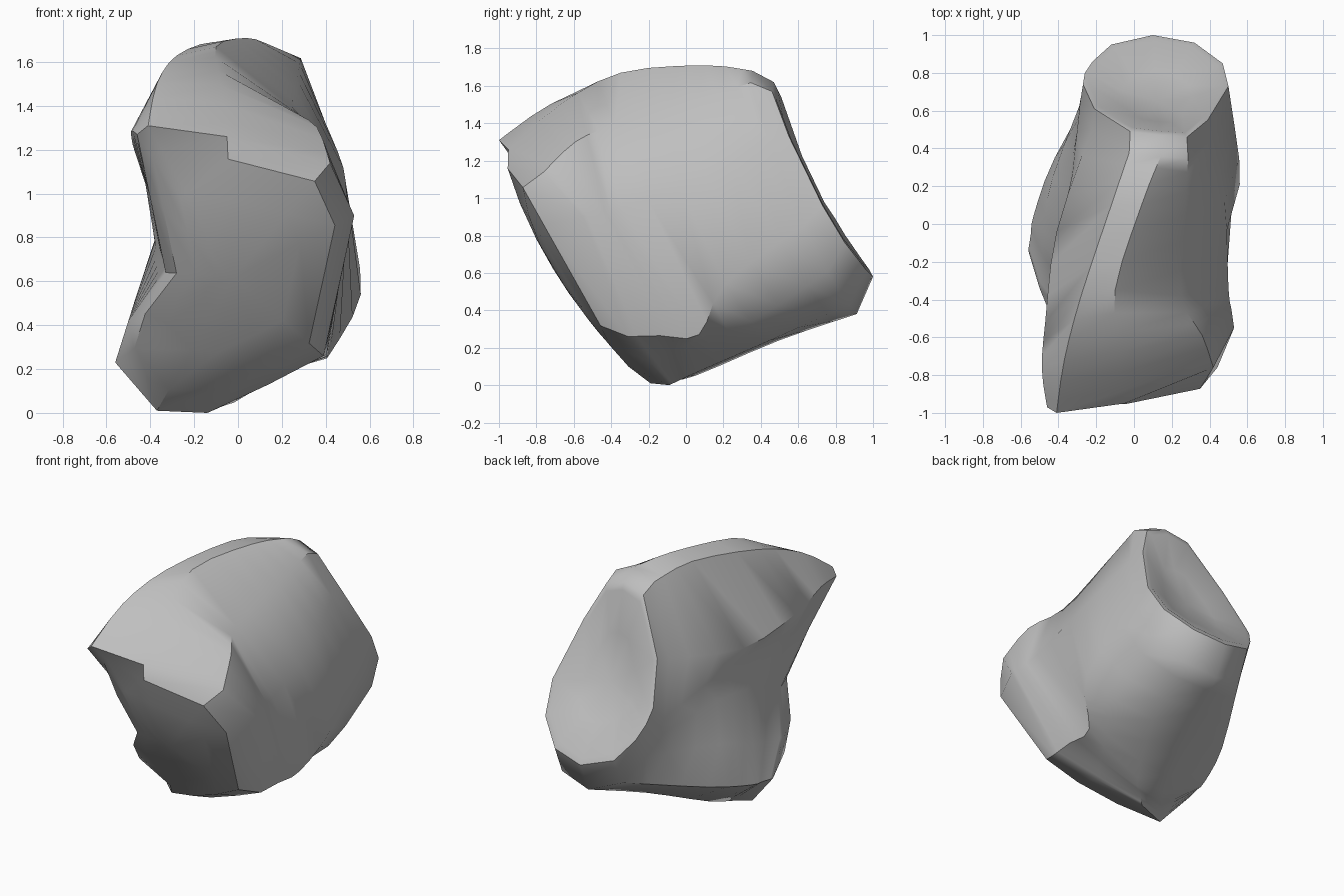
import bpy
import bmesh
import math
from mathutils import Vector

default_cube = bpy.data.objects.get("Cube")
if default_cube:
    bpy.data.objects.remove(default_cube, do_unlink=True)

# Single stone colour
stone_grey = bpy.data.materials.new("stone grey")
stone_grey.use_nodes = True
colour = (0.52, 0.52, 0.52, 1)
stone_grey.diffuse_color = colour
shader = stone_grey.node_tree.nodes["Principled BSDF"]
shader.inputs["Base Color"].default_value = colour
shader.inputs["Roughness"].default_value = 0.8


def section(*points):
    """Cross-section points, given in hundredths of a unit."""
    return [Vector(point) / 100 for point in points]


def catmull_rom(before, start, end, after, t):
    """Smooth blend between two neighbouring sections."""
    slope_a = (end - before) / 2
    slope_b = (after - start) / 2
    ease = t * t * (3 - 2 * t)
    pull_a = t * (1 - t) * (1 - t)
    pull_b = t * t * (1 - t)
    return start.lerp(end, ease) + slope_a * pull_a - slope_b * pull_b


def on_front_face(point):
    """Move a point along y onto the gently domed front face."""
    x, z = point.x, point.z
    return Vector((x, 0.4 * x * x - 0.22 - 0.97 * z + 0.29 * z * z, z))


# Cross-sections: each runs from the top left ridge over the top, down +x,
# along the belly, up -x and ends on the overhanging left flange
front_rim = section(
    (-41, -100, 131), (-5, -95, 126), (42, -76, 114), (53, -55, 90),
    (39, -31, 26), (14, -20, 13), (-14, -9, 0), (-37, -19, 1),
    (-56, -14, 23), (-50, -34, 42), (-33, -56, 64), (-40, -76, 98),
    (-46, -97, 127))
front_waist = section(
    (-28, -38, 163), (-10, -35, 167), (25, -38, 139), (50, -34, 95),
    (42, 7, 27), (26, 2, 22), (2, 6, 7), (-20, 5, 5),
    (-53, 5, 25), (-48, -4, 48), (-38, -22, 78), (-42, -42, 105),
    (-47, -52, 119))
rear_waist = section(
    (-12, 10, 169), (4, 10, 171), (27, 5, 152), (48, 12, 112),
    (56, 21, 54), (44, 35, 34), (22, 45, 24), (-5, 50, 24),
    (-42, 35, 32), (-43, 25, 58), (-35, 16, 82), (-35, 6, 100),
    (-41, -4, 112))
back_rim = section(
    (-2, 49, 158), (14, 47, 162), (28, 46, 157), (39, 55, 133),
    (50, 73, 96), (47, 85, 76), (32, 96, 62), (10, 100, 58),
    (-12, 95, 65), (-22, 86, 78), (-26, 80, 88), (-27, 74, 97),
    (-21, 61, 124))

# The shoulder arches up behind the front rim
shoulder = []
for rim_point, waist_point in zip(front_rim, front_waist):
    point = rim_point.lerp(waist_point, 0.45)
    if point.z > 1.2:
        point += Vector((point.x * 0.05, 0, 0.05))
    shoulder.append(point)

# The collar swells out just ahead of the back rim
back_centre = Vector((0.12, 0.74, 1.06))
collar = []
for point in back_rim:
    offset = point - back_centre
    swell = Vector((offset.x * 1.04, offset.y * 1.05, offset.z * 1.25))
    collar.append(back_centre + swell + Vector((0, -0.10, -0.08)))

# Insert smoothed sections along the flanks
sections = [front_rim, shoulder, front_waist, rear_waist, collar]
last = len(sections) - 1
steps = 3
rings = []
for i in range(last):
    before, after = sections[max(i - 1, 0)], sections[min(i + 2, last)]
    for step in range(steps):
        rings.append([catmull_rom(a, b, c, d, step / steps) for a, b, c, d
                      in zip(before, sections[i], sections[i + 1], after)])
rings += [collar, back_rim]

# The front face domes gently inside its rim
front_centre = on_front_face(Vector((-0.02, 0, 0.62)))
for amount in (0.16, 0.45, 0.75):
    rings.insert(0, [on_front_face(p.lerp(front_centre, amount))
                     for p in front_rim])

# The back face is dished, inside a narrow lip
dish_depth = Vector((0, -0.09, -0.05))
rings.append([p.lerp(back_centre, 0.08) for p in back_rim])
rings.append([p.lerp(back_centre, 0.5) + dish_depth * 0.7 for p in back_rim])

# Skin the sections and close both ends
bm = bmesh.new()
loops = [[bm.verts.new(point) for point in ring] for ring in rings]
count = len(front_rim)
for loop_a, loop_b in zip(loops, loops[1:]):
    for i in range(count):
        j = (i + 1) % count
        bm.faces.new((loop_a[i], loop_a[j], loop_b[j], loop_b[i]))
for loop, tip in ((loops[0], front_centre),
                  (loops[-1], back_centre + dish_depth)):
    apex = bm.verts.new(tip)
    for i in range(count):
        bm.faces.new((apex, loop[i], loop[(i + 1) % count]))
bmesh.ops.recalc_face_normals(bm, faces=bm.faces)

mesh = bpy.data.meshes.new("bone_block")
bm.to_mesh(mesh)
bm.free()
mesh.materials.append(stone_grey)
bone_block = bpy.data.objects.new("bone_block", mesh)
bpy.context.collection.objects.link(bone_block)

# Smooth shading with sharp rims
bpy.ops.object.select_all(action="DESELECT")
bone_block.select_set(True)
bpy.context.view_layer.objects.active = bone_block
bpy.ops.object.shade_smooth_by_angle(angle=math.radians(40))
